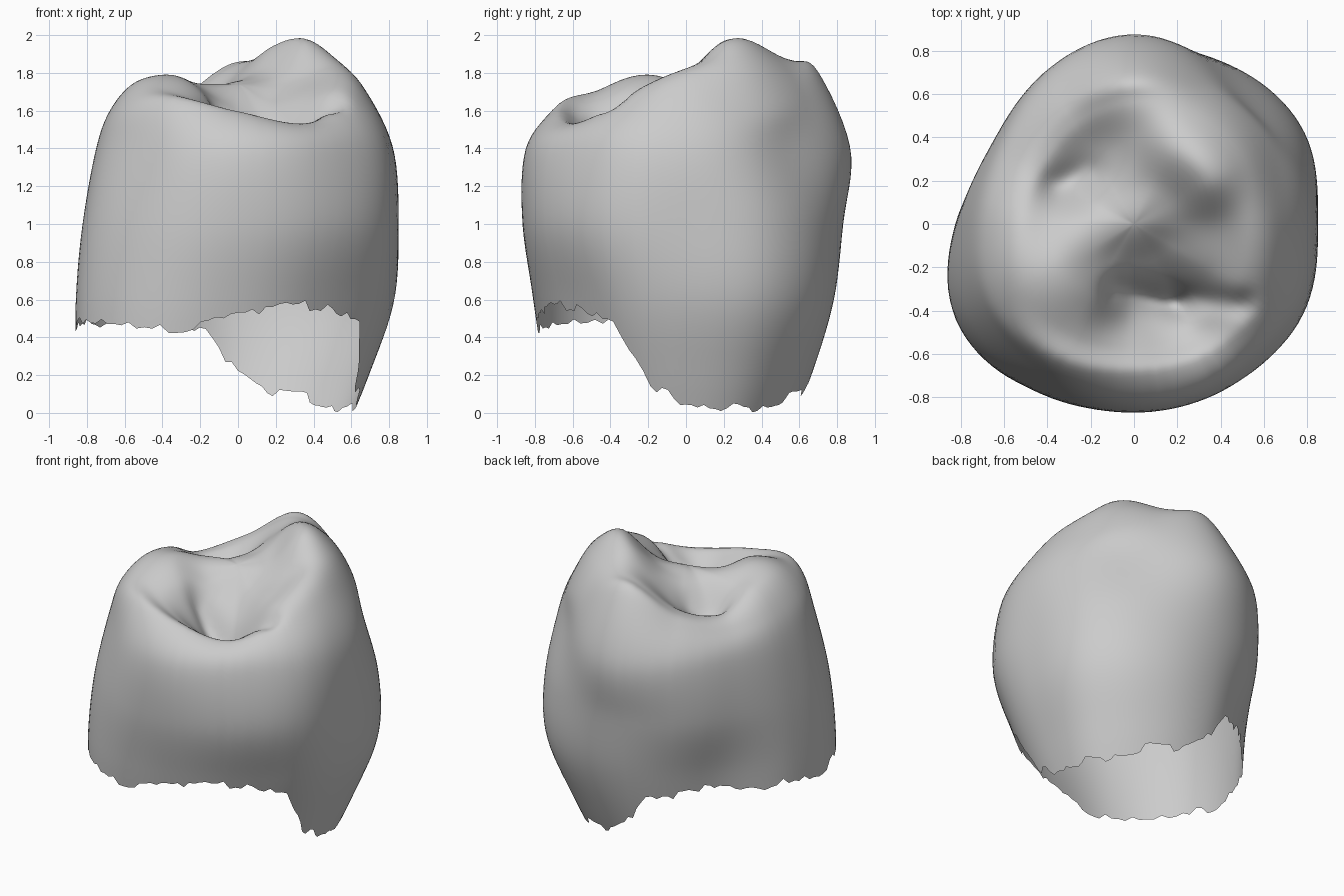
import bpy, bmesh, math, random
from mathutils import Vector
from mathutils.geometry import intersect_point_line

cube = bpy.data.objects.get("Cube")
if cube:
    bpy.data.objects.remove(cube)
random.seed(4)

COLUMNS, RINGS = 128, 56
CENTRE_Z = 1.74

# Widest radius, every 30 degrees from +x
OUTLINE = [.85, .905, .89, .87, .825, .775, .825, .915, .905, .865, .875, .89]

# Chewing surface heights, every 30 degrees, at fractions of the widest radius
CROWN = {
    .22: [1.73, 1.79, 1.80, 1.76, 1.72, 1.71, 1.74, 1.73, 1.66, 1.59, 1.58, 1.65],
    .45: [1.79, 1.97, 1.95, 1.80, 1.62, 1.57, 1.72, 1.79, 1.70, 1.45, 1.42, 1.66],
    .65: [1.82, 1.86, 1.86, 1.85, 1.67, 1.61, 1.72, 1.75, 1.68, 1.54, 1.47, 1.69],
    .80: [1.70, 1.62, 1.67, 1.81, 1.63, 1.56, 1.60, 1.61, 1.65, 1.59, 1.53, 1.61],
}

# Wall radius fractions, every 45 degrees from +x, at falling heights
WALL_TOP, WALL_STEP = 1.4, .4
WALL = [
    [.965, .85, 1, .95, .90, .88, .98, .94],
    [1, .96, .955, .97, .975, .975, 1, .99],
    [.965, .96, .89, .855, 1, 1.01, .915, .86],
    [.81, .79, .76, .76, .99, 1, .80, .70],
    [.62, .58, .58, .66, .95, 1, .66, .52],
]

# Broken lower edge, every 15 degrees from +x
EDGE = [.06, .04, .01, .05, .09, .11, .20, .45, .46, .50, .48, .47,
        .50, .42, .50, .48, .44, .46, .55, .55, .57, .53, .46, .12]

# Fissures: start, end, depth, width
FISSURES = [
    ((-.08, -.3), (.2, -.38), .08, .06),
    ((.2, -.34), (.5, -.37), .05, .06),
    ((-.36, .18), (-.2, .24), .04, .07),
]


def spline(a, b, c, d, t):
    return b + .5 * t * (c - a + t * (2 * a - 5 * b + 4 * c - d + t * (3 * (b - c) + d - a)))


def around(values, angle):
    """Smooth periodic value at an angle."""
    n = len(values)
    u = angle / math.tau * n
    i = math.floor(u)
    return spline(*(values[(i + k) % n] for k in (-1, 0, 1, 2)), u - i)


def edge_height(angle):
    u = angle / math.tau * len(EDGE)
    i = int(u)
    a, b = EDGE[i % len(EDGE)], EDGE[(i + 1) % len(EDGE)]
    return a + (b - a) * (u - i)


def fissure_drop(x, y):
    drop = 0
    for start, end, depth, width in FISSURES:
        a, b = Vector(start), Vector(end)
        p = Vector((x, y))
        t = intersect_point_line(p, a, b)[1]
        near = a.lerp(b, min(max(t, 0), 1))
        drop += depth * math.exp(-((p - near).length / width) ** 2)
    return drop


def spoke(angle):
    """Control points (radius, height) from the centre out and down."""
    radius = around(OUTLINE, angle)
    inner = min(CROWN)
    opposite = angle + math.pi
    pts = [(-inner * around(OUTLINE, opposite), around(CROWN[inner], opposite)), (0, CENTRE_Z)]
    pts += [(f * radius, around(h, angle)) for f, h in CROWN.items()]
    pts += [(radius * around(w, angle), WALL_TOP - i * WALL_STEP) for i, w in enumerate(WALL)]
    pts.append((2 * pts[-1][0] - pts[-2][0], pts[-1][1] - WALL_STEP))
    return pts


def point_on(pts, t, angle):
    i = min(int(t), len(pts) - 4)
    r, z = (spline(*(pts[i + k][axis] for k in range(4)), t - i) for axis in (0, 1))
    x, y = r * math.cos(angle), r * math.sin(angle)
    if z > 1.2:
        z -= fissure_drop(x, y)
    return x, y, z


# Crown shell, open underneath
bm = bmesh.new()
centre = bm.verts.new((0, 0, CENTRE_Z - fissure_drop(0, 0)))
columns = []
chip = 0
for c in range(COLUMNS):
    angle = math.tau * c / COLUMNS
    pts = spoke(angle)
    if c % 4 != 1:
        chip = random.uniform(-.03, .03)
    bottom = max(0, edge_height(angle) + chip)
    last = len(CROWN) + 1 + (WALL_TOP - bottom) / WALL_STEP
    columns.append([bm.verts.new(point_on(pts, last * k / RINGS, angle))
                    for k in range(1, RINGS + 1)])
for c, col in enumerate(columns):
    nxt = columns[(c + 1) % COLUMNS]
    bm.faces.new((centre, col[0], nxt[0]))
    for k in range(RINGS - 1):
        bm.faces.new((col[k], col[k + 1], nxt[k + 1], nxt[k]))

mesh = bpy.data.meshes.new("tooth_crown")
bm.to_mesh(mesh)
bm.free()
mesh.shade_smooth()
crown = bpy.data.objects.new("tooth_crown", mesh)
bpy.context.collection.objects.link(crown)

# Plain grey material
grey = bpy.data.materials.new("light_grey")
grey.use_nodes = True
colour = (.6, .6, .6, 1)
grey.diffuse_color = colour
grey.node_tree.nodes["Principled BSDF"].inputs["Base Color"].default_value = colour
mesh.materials.append(grey)
